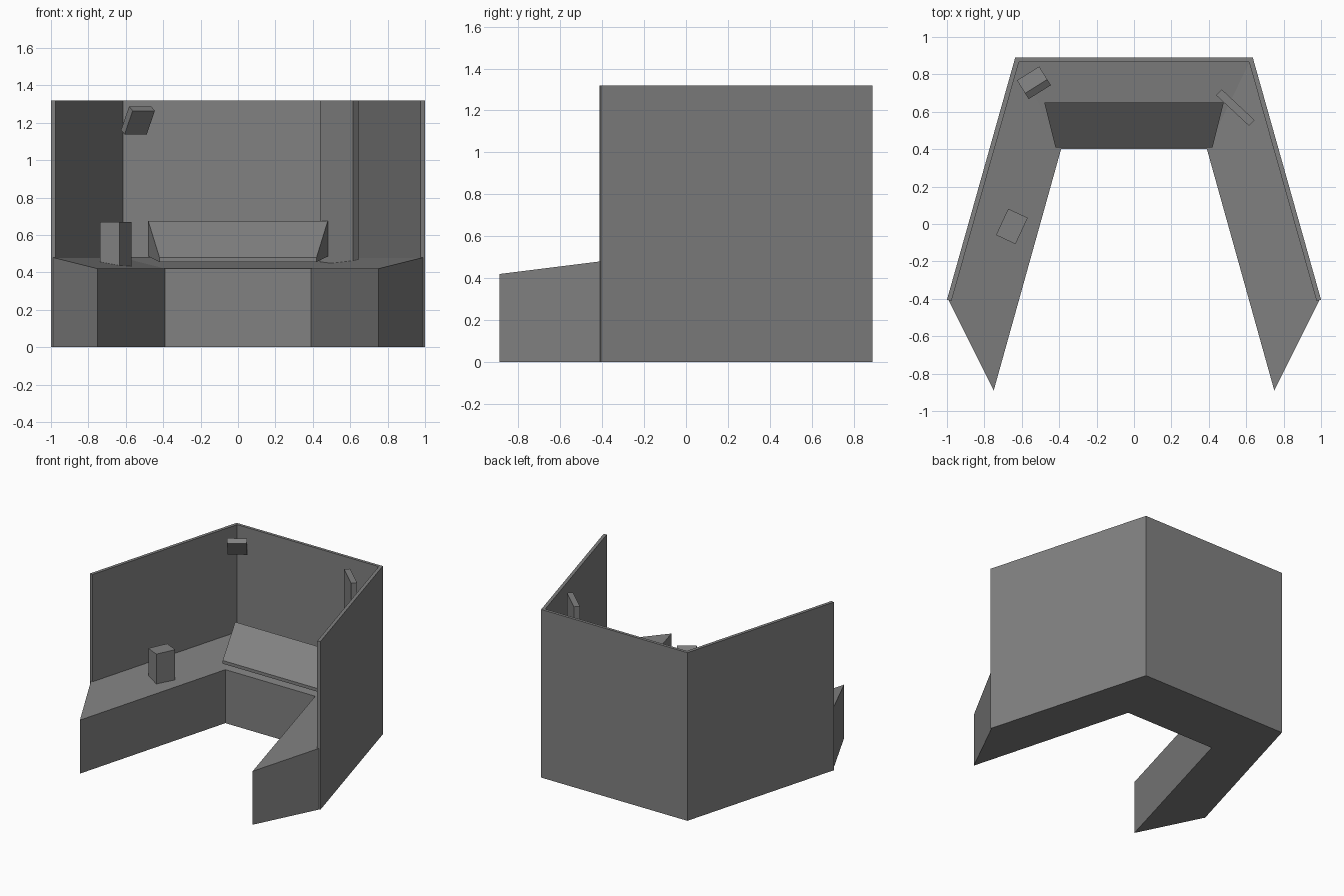
import bpy
import bmesh
from math import radians
from mathutils import Matrix

cube = bpy.data.objects.get("Cube")
if cube:
    bpy.data.objects.remove(cube, do_unlink=True)

# One plain grey for the whole booth
grey = bpy.data.materials.new("grey")
grey.use_nodes = True
colour = (0.22, 0.22, 0.22, 1)
grey.diffuse_color = colour
grey.node_tree.nodes["Principled BSDF"].inputs["Base Color"].default_value = colour


def finish(name, bm):
    bmesh.ops.recalc_face_normals(bm, faces=bm.faces)
    mesh = bpy.data.meshes.new(name)
    bm.to_mesh(mesh)
    bm.free()
    mesh.materials.append(grey)
    obj = bpy.data.objects.new(name, mesh)
    bpy.context.collection.objects.link(obj)
    return obj


def mirrored(half):
    """Close a left-hand outline with its reflection across x = 0."""
    return half + [(-x, *rest) for x, *rest in reversed(half)]


def prism(name, outline):
    """Solid from outline points of (x, y, bottom z, top z)."""
    bm = bmesh.new()
    low = [bm.verts.new((x, y, z)) for x, y, z, _ in outline]
    high = [bm.verts.new((x, y, z)) for x, y, _, z in outline]
    count = len(outline)
    for i in range(count):
        j = (i + 1) % count
        bm.faces.new((low[i], low[j], high[j], high[i]))
        # Bands between mirrored pairs cap the top and bottom
        if i < count // 2 - 1:
            for ring in (low, high):
                bm.faces.new((ring[i], ring[j], ring[-1 - j], ring[-1 - i]))
    return finish(name, bm)


def box(name, size, centre, turn=0, tilt=0):
    bm = bmesh.new()
    place = (Matrix.Translation(centre) @ Matrix.Rotation(radians(turn), 4, "Z")
             @ Matrix.Rotation(radians(tilt), 4, "X") @ Matrix.Diagonal((*size, 1)))
    bmesh.ops.create_cube(bm, size=1, matrix=place)
    return finish(name, bm)


# Desk: back section and two wings, sloping down toward the inner edge
desk_half = [(0.39, 0.40, 0.42), (0.75, -0.89, 0.42),
             (0.99, -0.41, 0.48), (0.625, 0.88, 0.48)]
bm = bmesh.new()
rows = []
for side in (-1, 1):
    rows.append([[bm.verts.new((side * x, y, z * level)) for level in (0, 1)]
                 for x, y, z in desk_half])
for inner, tip, outer, back in rows:
    for level in (0, 1):
        bm.faces.new([p[level] for p in (inner, tip, outer, back)])
    for a, b in ((inner, tip), (tip, outer), (outer, back)):
        bm.faces.new((a[0], b[0], b[1], a[1]))
right, left = rows
for level in (0, 1):
    bm.faces.new((right[0][level], left[0][level], left[3][level], right[3][level]))
for k in (0, 3):
    bm.faces.new((right[k][0], left[k][0], left[k][1], right[k][1]))
finish("desk", bm)

# Thin wall wrapping the sides and back
height = 1.32
prism("back_wall", [(0.635, 0.89, 0, height), (0.615, 0.867, 0, height),
                    (-0.615, 0.867, 0, height), (-0.635, 0.89, 0, height)])
for name, s in (("left_wall", 1), ("right_wall", -1)):
    prism(name, [(s * x, y, 0, height) for x, y in
                 ((0.635, 0.89), (1.0, -0.405), (0.976, -0.412), (0.615, 0.867))])

# Sloped console hovering just above the back of the desk
prism("console", mirrored([(0.48, 0.65, 0.485, 0.675), (0.42, 0.41, 0.455, 0.48)]))

# Loose equipment: desk box, tall corner panel and tilted screen
box("desk_box", (0.115, 0.155, 0.25), (-0.653, -0.013, 0.545), turn=-25)
box("corner_panel", (0.24, 0.043, 0.88), (0.542, 0.622, 0.88), turn=-43)
box("tilted_screen", (0.14, 0.043, 0.15), (-0.535, 0.755, 1.2125), turn=32, tilt=33)
